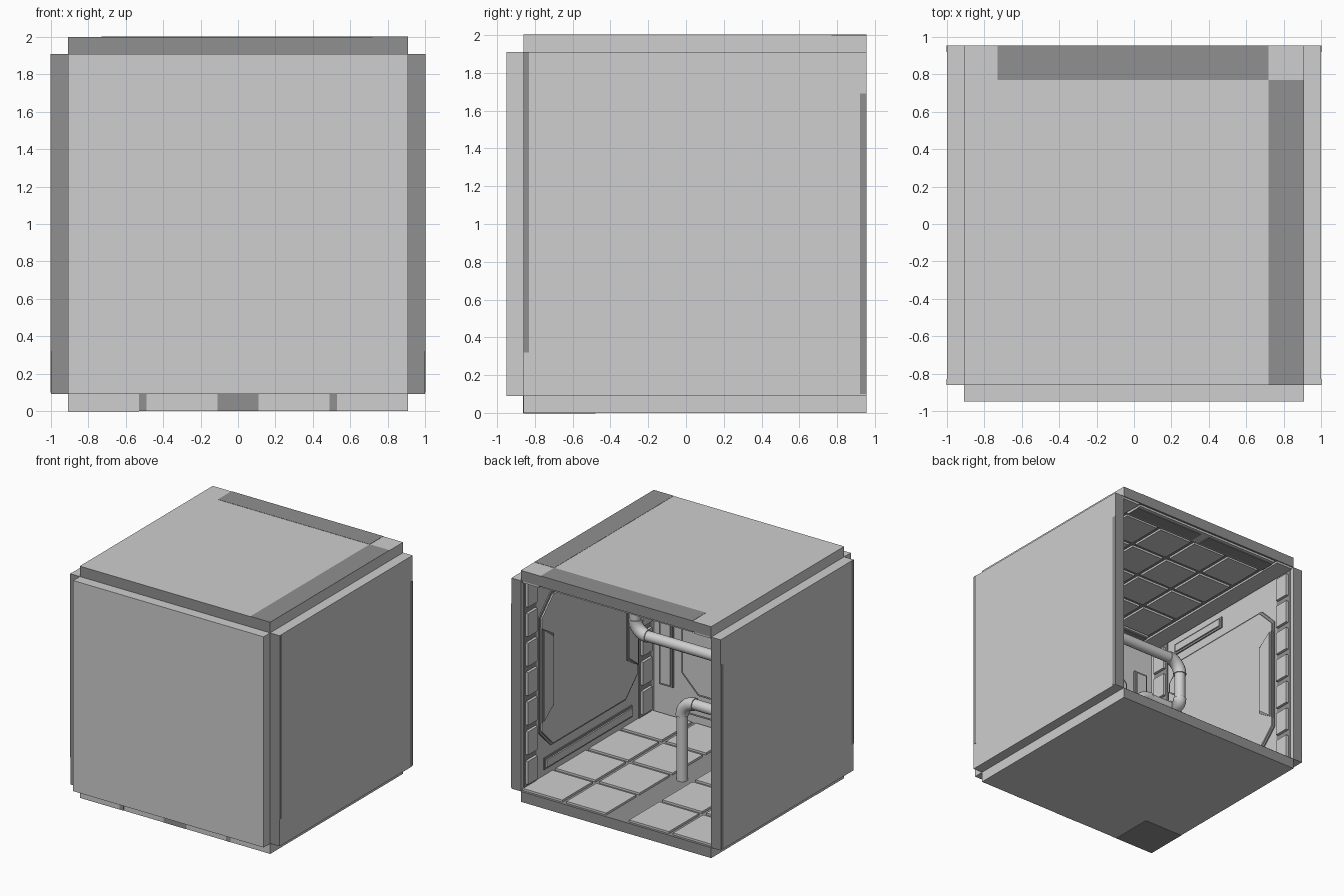
import bpy, bmesh, math
from mathutils import Vector, Matrix

if "Cube" in bpy.data.objects:
    bpy.data.objects.remove(bpy.data.objects["Cube"])

def material(name, v):
    m = bpy.data.materials.new(name)
    m.diffuse_color = (v, v, v, 1)
    m.use_nodes = True
    m.node_tree.nodes["Principled BSDF"].inputs["Base Color"].default_value = m.diffuse_color
    return m

LIGHT = material("light grey", 0.62)
DARK = material("dark grey", 0.28)

def finish(name, bm, mats, matrix=Matrix()):
    bmesh.ops.recalc_face_normals(bm, faces=bm.faces)
    me = bpy.data.meshes.new(name)
    bm.to_mesh(me)
    bm.free()
    for m in mats:
        me.materials.append(m)
    ob = bpy.data.objects.new(name, me)
    bpy.context.collection.objects.link(ob)
    me.transform(matrix)
    return ob

def rect(u0, u1, v0, v1):
    return [(u0, v0), (u1, v0), (u1, v1), (u0, v1)]

def octagon(a, b, c):
    return [(-a + c, -b), (a - c, -b), (a, -b + c), (a, b - c),
            (a - c, b), (-a + c, b), (-a, b - c), (-a, -b + c)]

def prisms(name, polys, n0, n1, mat, matrix=Matrix()):
    """Extrude flat outlines from height n0 to n1 in a panel's own frame."""
    bm = bmesh.new()
    for p in polys:
        lo = [bm.verts.new((u, v, n0)) for u, v in p]
        hi = [bm.verts.new((u, v, n1)) for u, v in p]
        bm.faces.new(lo[::-1])
        bm.faces.new(hi)
        for i in range(len(p)):
            j = (i + 1) % len(p)
            bm.faces.new((lo[i], lo[j], hi[j], hi[i]))
    return finish(name, bm, [mat], matrix)

def shrink(poly, d):
    """Inset an outline by scaling it about its middle."""
    us, vs = [p[0] for p in poly], [p[1] for p in poly]
    cu, cv = (max(us) + min(us)) / 2, (max(vs) + min(vs)) / 2
    fu = 1 - 2 * d / (max(us) - min(us))
    fv = 1 - 2 * d / (max(vs) - min(vs))
    return [(cu + (u - cu) * fu, cv + (v - cv) * fv) for u, v in poly]

def framed(name, polys, n, matrix):
    """Dark frame with a light raised plate on it."""
    prisms(name + "_frame", polys, -0.005, n, DARK, matrix)
    prisms(name + "_plate", [shrink(p, 0.018) for p in polys], 0, n + 0.012, LIGHT, matrix)

def frame(u, v, n, origin):
    m = Matrix((u, v, n)).transposed().to_4x4()
    m.translation = origin
    return m

CY = 0.0475
X, Y, Z = Vector((1, 0, 0)), Vector((0, 1, 0)), Vector((0, 0, 1))
FLOOR = frame(X, Y, Z, (0, CY, 0.09))
CEIL = frame(X, -Y, -Z, (0, CY, 1.91))
LEFT = frame(Y, Z, X, (-0.91, CY, 1))
RIGHT = frame(-Y, Z, -X, (0.91, CY, 1))
FRONT = frame(-X, Z, Y, (0, -0.86, 1))

# Slabs; some ends and inner faces are dark
def slab(name, a, b, matrix, dark_rule):
    ob = prisms(name, [rect(-a, a, -b, b)], -0.09, 0, LIGHT, matrix)
    ob.data.materials.append(DARK)
    for f in ob.data.polygons:
        f.material_index = int(dark_rule(f.normal))

slab("floor_slab", 0.91, 0.9075, FLOOR, lambda n: n.y > 0.5 or n.z > 0.5)
slab("ceiling_slab", 0.91, 0.9075, CEIL, lambda n: abs(n.y) > 0.5 or n.z < -0.5)
slab("left_wall_slab", 0.9075, 0.91, LEFT, lambda n: abs(n.y) > 0.5)
slab("right_wall_slab", 0.9075, 0.91, RIGHT, lambda n: abs(n.y) > 0.5)
slab("front_wall_slab", 0.91, 0.91, FRONT, lambda n: False)

# Painted patches on the outside
prisms("roof_patches", [rect(-0.73, 0.72, 0.77, 0.955), rect(0.72, 0.91, -0.86, 0.77)],
       1.998, 2.002, DARK)
prisms("underside_patch", [rect(-0.91, -0.53, -0.86, -0.48)], -0.002, 0.002, DARK)
floor_front = frame(X, Z, -Y, (0, -0.86, 0))
prisms("floor_front_stripes", [rect(-0.53, -0.49, 0, 0.09), rect(-0.11, 0.11, 0, 0.09),
       rect(0.49, 0.53, 0, 0.09)], -0.002, 0.002, DARK, floor_front)
for side, s in (("left", -1), ("right", 1)):
    outer = frame(Y, Z, X, (s, 0, 0))
    prisms(side + "_wall_stripes", [rect(-0.86, -0.83, 0.32, 1.91),
           rect(0.92, 0.955, 0.1, 1.69)], -0.002, 0.002, DARK, outer)

# Floor tiles either side of the dark walkway
tiles = []
for u0, u1 in ((-0.91, -0.53), (-0.49, -0.11), (0.11, 0.49), (0.53, 0.91)):
    for k in range(4):
        v = -0.68 + k * 0.4533
        tiles.append(rect(u0, u1, v - 0.205, v + 0.205))
prisms("floor_tiles", tiles, -0.005, 0.018, LIGHT, FLOOR)

# Ceiling tiles, light rim and dark vents
tiles = [rect(-0.72 + i * 0.36 + 0.02, -0.36 + i * 0.36 - 0.02,
              -0.72 + k * 0.36 + 0.02, -0.36 + k * 0.36 - 0.02)
         for i in range(4) for k in range(4)]
prisms("ceiling_tiles", tiles, -0.005, 0.018, LIGHT, CEIL)
rim = [rect(s * 0.82 - 0.08, s * 0.82 + 0.08, -0.9, 0.9) for s in (-1, 1)]
rim += [rect(-0.72, 0.72, s * 0.805 - 0.085, s * 0.805 + 0.085) for s in (-1, 1)]
prisms("ceiling_rim", rim, -0.005, 0.018, LIGHT, CEIL)
vents = [rect(a * 0.38 - 0.34, a * 0.38 + 0.34, b * 0.8 - 0.06, b * 0.8 + 0.06)
         for a in (-1, 1) for b in (-1, 1)]
prisms("ceiling_vents", vents, 0, 0.024, DARK, CEIL)

# Side wall panelling
for side, m in (("left", LEFT), ("right", RIGHT)):
    framed(side + "_main_panel", [octagon(0.67, 0.66, 0.16)], 0.01, m)
    framed(side + "_rails", [rect(-0.6, 0.6, -0.84, -0.74), rect(-0.6, 0.0, 0.74, 0.84)], 0.01, m)
    grips = [[(s * 0.66, -0.41), (s * 0.66, 0.41), (s * 0.50, 0.31), (s * 0.50, -0.31)]
             for s in (-1, 1)]
    framed(side + "_grips", grips, 0.03, m)
    prisms(side + "_block_backing", [rect(s * 0.785 - 0.085, s * 0.785 + 0.085, -0.9, 0.9)
           for s in (-1, 1)], -0.005, 0.006, DARK, m)
    blocks = [rect(s * 0.785 - 0.065, s * 0.785 + 0.065, k * 0.255 - 0.1, k * 0.255 + 0.1)
              for s in (-1, 1) for k in range(-3, 4)]
    prisms(side + "_blocks", blocks, 0, 0.03, LIGHT, m)

# Front wall panelling
framed("front_main_panel", [octagon(0.64, 0.66, 0.16)], 0.01, FRONT)
framed("front_rails", [rect(-0.6, 0.6, -0.84, -0.74), rect(-0.6, 0.6, 0.74, 0.84)], 0.01, FRONT)
framed("front_side_panels", [rect(s * 0.78 - 0.065, s * 0.78 + 0.065, k * 0.35 - 0.3, k * 0.35 + 0.3)
       for s in (-1, 1) for k in (-1, 1)], 0.02, FRONT)

# Pipe winding from ceiling to floor
PY, R, SIDES = 0.05, 0.12, 16

def tube(name, path, tangents, radius):
    bm = bmesh.new()
    rings = []
    for p, t in zip(path, tangents):
        e = t.cross(Y).normalized()
        rings.append([bm.verts.new(p + radius * (math.cos(a) * Y + math.sin(a) * e))
                      for a in (2 * math.pi * i / SIDES for i in range(SIDES))])
    for a, b in zip(rings, rings[1:]):
        for i in range(SIDES):
            j = (i + 1) % SIDES
            bm.faces.new((a[i], a[j], b[j], b[i])).smooth = True
    bm.faces.new(rings[0][::-1])
    bm.faces.new(rings[-1])
    finish(name, bm, [LIGHT])

corners = [Vector(p) for p in ((0.45, PY, 1.92), (0.45, PY, 1.24), (-0.45, PY, 1.24),
                               (-0.45, PY, 0.77), (0, PY, 0.77), (0, PY, 0.08))]
for i, (a, b) in enumerate(zip(corners, corners[1:])):
    d = (b - a).normalized()
    start = a + d * R * 0.9 if i > 0 else a
    end = b - d * R * 0.9 if i < len(corners) - 2 else b
    tube("pipe_length_%d" % (i + 1), [start, end], [d, d], 0.045)
for i in range(1, len(corners) - 1):
    c = corners[i]
    d0 = (c - corners[i - 1]).normalized()
    d1 = (corners[i + 1] - c).normalized()
    pivot = c - d0 * R + d1 * R
    path, tang = [], []
    for k in range(9):
        a = math.pi / 2 * k / 8
        path.append(pivot - d1 * R * math.cos(a) + d0 * R * math.sin(a))
        tang.append(d0 * math.cos(a) + d1 * math.sin(a))
    tube("pipe_elbow_%d" % i, path, tang, 0.054)
